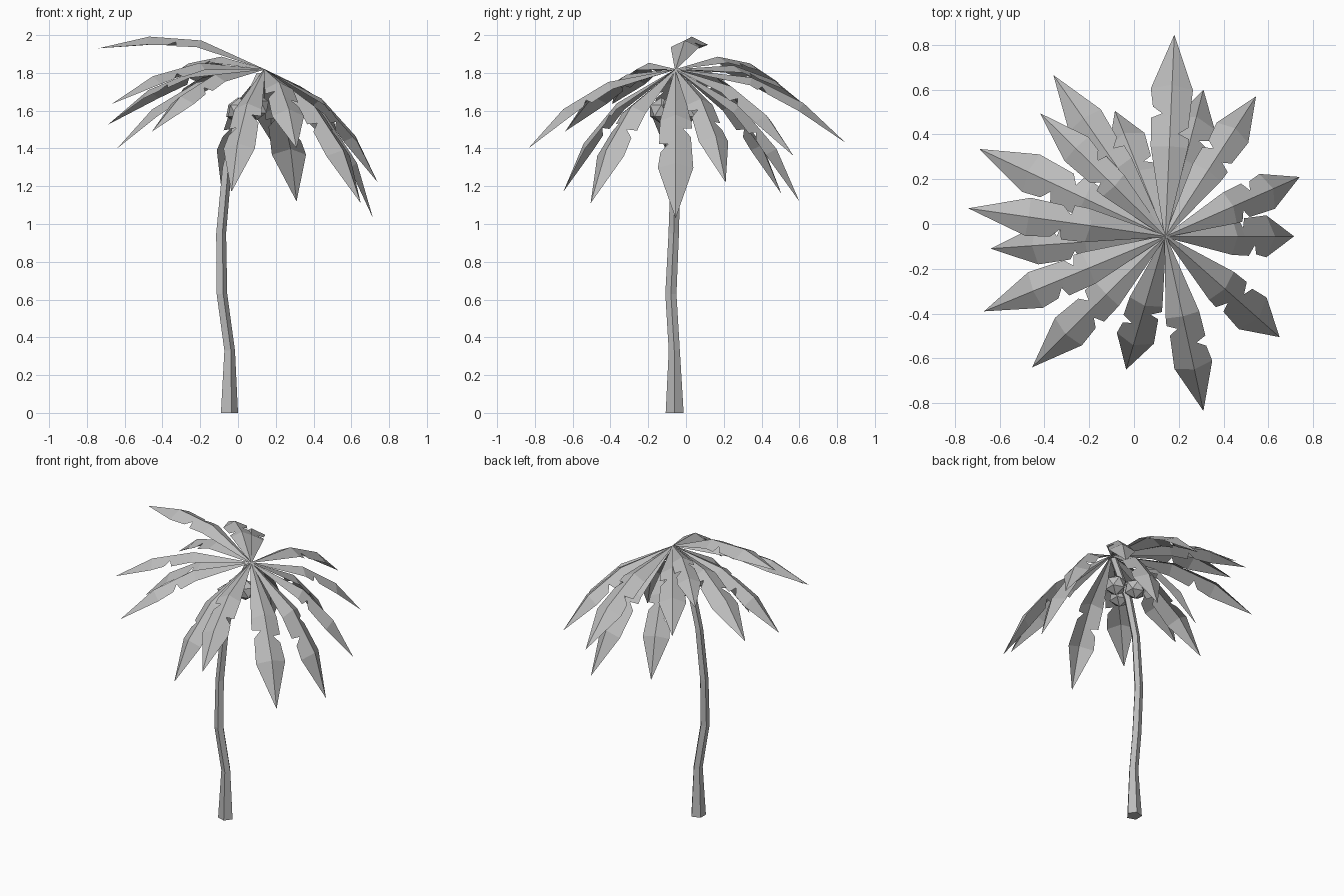
import bpy, bmesh, math
from mathutils import Vector, Matrix

cube = bpy.data.objects.get("Cube")
if cube:
    bpy.data.objects.remove(cube)

mat = bpy.data.materials.new("palm_grey")
mat.use_nodes = True
GREY = (0.5, 0.5, 0.5, 1)
mat.diffuse_color = GREY
mat.node_tree.nodes["Principled BSDF"].inputs["Base Color"].default_value = GREY


def finish(name, bm):
    mesh = bpy.data.meshes.new(name)
    bm.to_mesh(mesh)
    bm.free()
    mesh.materials.append(mat)
    obj = bpy.data.objects.new(name, mesh)
    bpy.context.collection.objects.link(obj)
    return obj


# Trunk: five-sided rings along a bent path (x, y, z, radius)
def build_trunk():
    path = [(-.05, -.06, 0, .05), (-.047, -.062, .33, .031), (-.088, -.08, .63, .031),
            (-.092, -.065, .95, .029), (-.06, -.055, 1.3, .027), (.0, -.055, 1.55, .027),
            (.12, -.055, 1.8, .025)]
    bm = bmesh.new()
    rings = []
    for x, y, z, r in path:
        rings.append([bm.verts.new((x + r * math.cos(i * math.tau / 5),
                                    y + r * math.sin(i * math.tau / 5), z)) for i in range(5)])
    for a, b in zip(rings, rings[1:]):
        for i in range(5):
            j = (i + 1) % 5
            bm.faces.new((a[i], a[j], b[j], b[i]))
    bm.faces.new(rings[0][::-1])
    bm.faces.new(rings[-1])
    finish("trunk", bm)


APEX = Vector((.14, -.055, 1.82))
JOINTS = (.37, .65, .93)                       # spine lengths at the bends and the tip
BENDS = (0, math.radians(20), math.radians(37))  # extra droop of each segment


def spine(s):
    """Point (out, up) and droop angle on the unpitched spine at length s."""
    x = z = start = 0
    for end, a in zip(JOINTS, BENDS):
        step = min(s, end) - start
        x += step * math.cos(a)
        z -= step * math.sin(a)
        if s <= end:
            break
        start = end
    return x, z, a


# Frond: folded leaf with a torn notch on each side, aimed at its tip
def build_frond(name, tip, shift):
    rel = Vector(tip) - APEX
    reach = math.hypot(rel.x, rel.y)
    ex, ez, _ = spine(JOINTS[-1])
    scale = rel.length / math.hypot(ex, ez)
    pitch = math.atan2(-rel.z, reach) - math.atan2(-ez, ex)
    turn = (Matrix.Rotation(math.atan2(rel.y, rel.x), 4, 'Z')
            @ Matrix.Rotation(pitch, 4, 'Y') @ Matrix.Scale(scale, 4))
    bm = bmesh.new()
    for side in (1, -1):
        n = .47 + shift * side
        outline = [(0, .004), (.37, .076), (n, .08), (n + .012, .035), (n + .05, .074),
                   (.65, .086), (.93, 0)]
        outline.sort()
        rows = []
        for s, w in outline:
            x, z, a = spine(s)
            drop = .5 * w
            mid = Vector((x, 0, z))
            edge = Vector((x - drop * math.sin(a), side * w, z - drop * math.cos(a)))
            rows.append((bm.verts.new(APEX + turn @ mid), bm.verts.new(APEX + turn @ edge)))
        for (m0, e0), (m1, e1) in zip(rows, rows[1:]):
            quad = (m0, m1, e1, e0) if side < 0 else (m0, e0, e1, m1)
            bm.faces.new(quad)
    bmesh.ops.remove_doubles(bm, verts=bm.verts, dist=.0005)
    bmesh.ops.recalc_face_normals(bm, faces=bm.faces)
    if sum(f.normal.z for f in bm.faces) < 0:
        bmesh.ops.reverse_faces(bm, faces=bm.faces)
    finish(name, bm)


# Nut cluster under the crown
def build_nut(name, loc, radius):
    bm = bmesh.new()
    bmesh.ops.create_icosphere(bm, subdivisions=1, radius=radius,
                               matrix=Matrix.Translation(loc))
    finish(name, bm)


build_trunk()
TIPS = [(.18, .845, 1.43), (.31, .6, 1.12), (.545, .57, 1.36), (.74, .21, 1.22),
        (.715, -.055, 1.03), (.65, -.505, 1.11), (.31, -.835, 1.4), (-.035, -.65, 1.17),
        (-.455, -.64, 1.49), (-.67, -.39, 1.635), (-.64, -.11, 1.4), (-.74, .07, 1.93),
        (-.69, .335, 1.525), (-.42, .495, 1.745), (-.36, .665, 1.6), (-.085, .505, 1.16)]
for i, tip in enumerate(TIPS):
    build_frond(f"frond_{i + 1}", tip, (.045, -.045, .02)[i % 3])
for i, loc in enumerate([(.01, -.13, 1.6), (.0, .01, 1.6), (.1, -.06, 1.62)]):
    build_nut(f"nut_{i + 1}", loc, .07)
